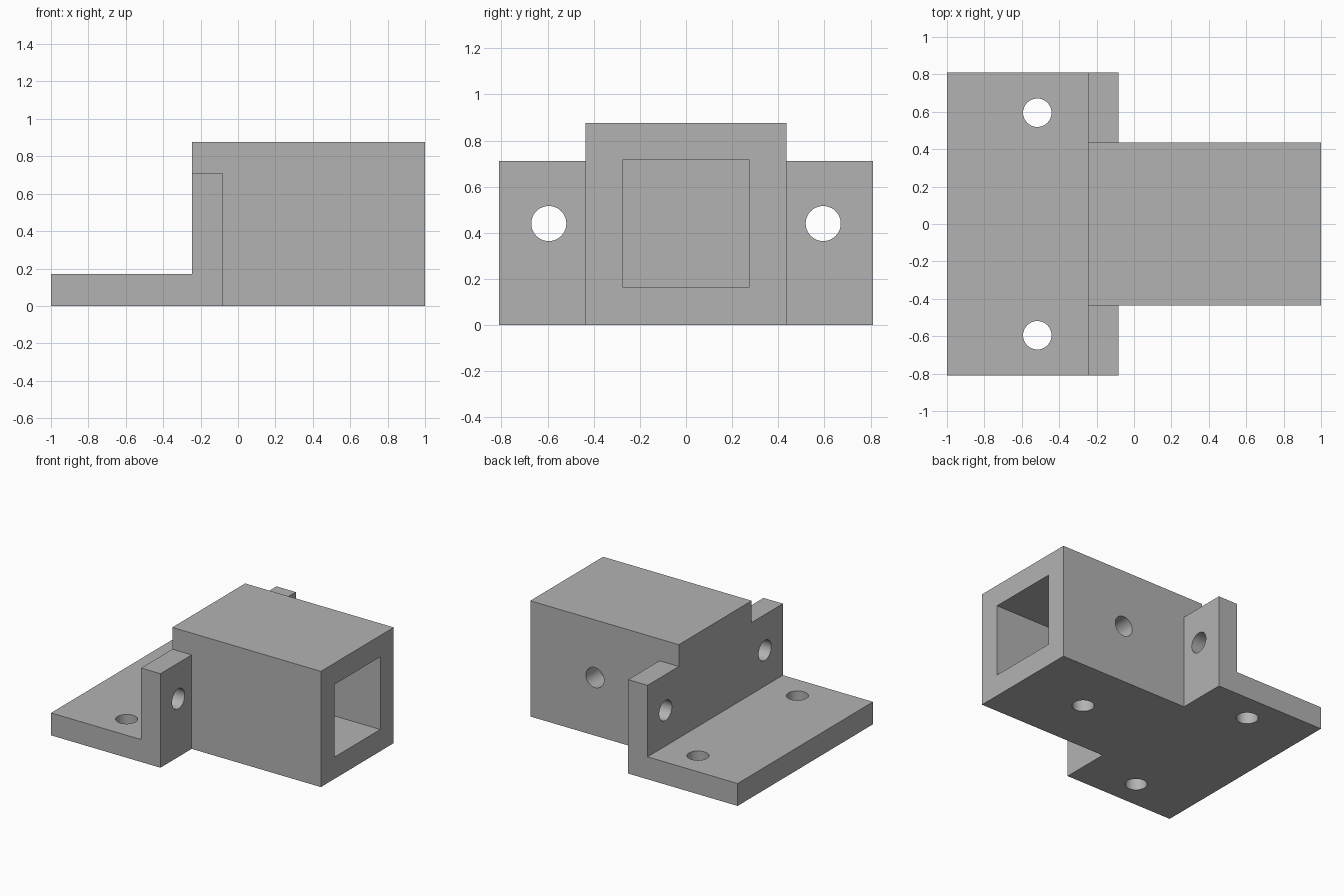
import bpy
from math import pi
from mathutils import Vector

cube = bpy.data.objects.get("Cube")
if cube:
    bpy.data.objects.remove(cube, do_unlink=True)

grey = bpy.data.materials.new("plain grey")
grey.use_nodes = True
colour = (0.45, 0.45, 0.45, 1)
grey.diffuse_color = colour
grey.node_tree.nodes["Principled BSDF"].inputs["Base Color"].default_value = colour


def box(name, low, high):
    low, high = Vector(low), Vector(high)
    bpy.ops.mesh.primitive_cube_add(size=1, location=(low + high) / 2)
    ob = bpy.context.object
    ob.name = name
    ob.scale = high - low
    bpy.ops.object.transform_apply(location=True, rotation=False, scale=True)
    ob.data.materials.append(grey)
    return ob


def drill(name, centre, depth, rotation=(0, 0, 0)):
    bpy.ops.mesh.primitive_cylinder_add(vertices=48, radius=HOLE, depth=depth,
                                        location=centre, rotation=rotation)
    ob = bpy.context.object
    ob.name = name
    bpy.ops.object.transform_apply(location=True, rotation=True, scale=True)
    ob.data.materials.append(grey)
    return ob


# Main dimensions
WIDE, TUBE, TOP = 0.81, 0.436, 0.877      # half widths and full height
FOOT, EAR = 0.17, 0.712                   # foot thickness and ear height
WALL_BACK, WALL_FRONT = -0.245, -0.083    # upright wall along x
BORE, MID = 0.275, 0.44                   # socket half size, axis height
HOLE, HOLE_Y = 0.076, 0.595
SIDE_X = 0.458                            # set-screw holes in the tube

bracket = box("mounting_bracket", (-1, -WIDE, 0), (1, WIDE, TOP))
cutters = [
    # Space above the foot plate and the square socket
    box("foot_cutter", (-2, -2, FOOT), (WALL_BACK, 2, 2)),
    box("socket_cutter", (WALL_FRONT, -BORE, MID - BORE), (2, BORE, MID + BORE)),
]
for s, side in ((1, "left"), (-1, "right")):
    y0, y1 = sorted((s * TUBE, s * 2))
    cutters += [
        # Space beside the tube and above each ear
        box(side + "_notch_cutter", (WALL_FRONT, y0, -1), (2, y1, 2)),
        box(side + "_ear_cutter", (-0.5, y0, EAR), (0.5, y1, 2)),
        # Bolt holes through foot and ears
        drill(side + "_foot_drill", (-0.517, s * HOLE_Y, 0), 1),
        drill(side + "_ear_drill", (-0.16, s * HOLE_Y, MID), 0.6, (0, pi / 2, 0)),
    ]
# Set-screw holes through one side wall and the floor of the tube
cutters += [
    drill("side_screw_drill", (SIDE_X, TUBE, MID), 0.5, (pi / 2, 0, 0)),
    drill("floor_screw_drill", (SIDE_X, 0, 0), 0.5),
]

bpy.ops.object.select_all(action="DESELECT")
bracket.select_set(True)
bpy.context.view_layer.objects.active = bracket
for cutter in cutters:
    cutter.hide_render = True
    mod = bracket.modifiers.new(cutter.name, "BOOLEAN")
    mod.operation = "DIFFERENCE"
    mod.solver = "EXACT"
    mod.object = cutter
    bpy.ops.object.modifier_apply(modifier=mod.name)
    bpy.data.objects.remove(cutter, do_unlink=True)

bpy.ops.object.shade_smooth_by_angle(angle=pi / 6)
